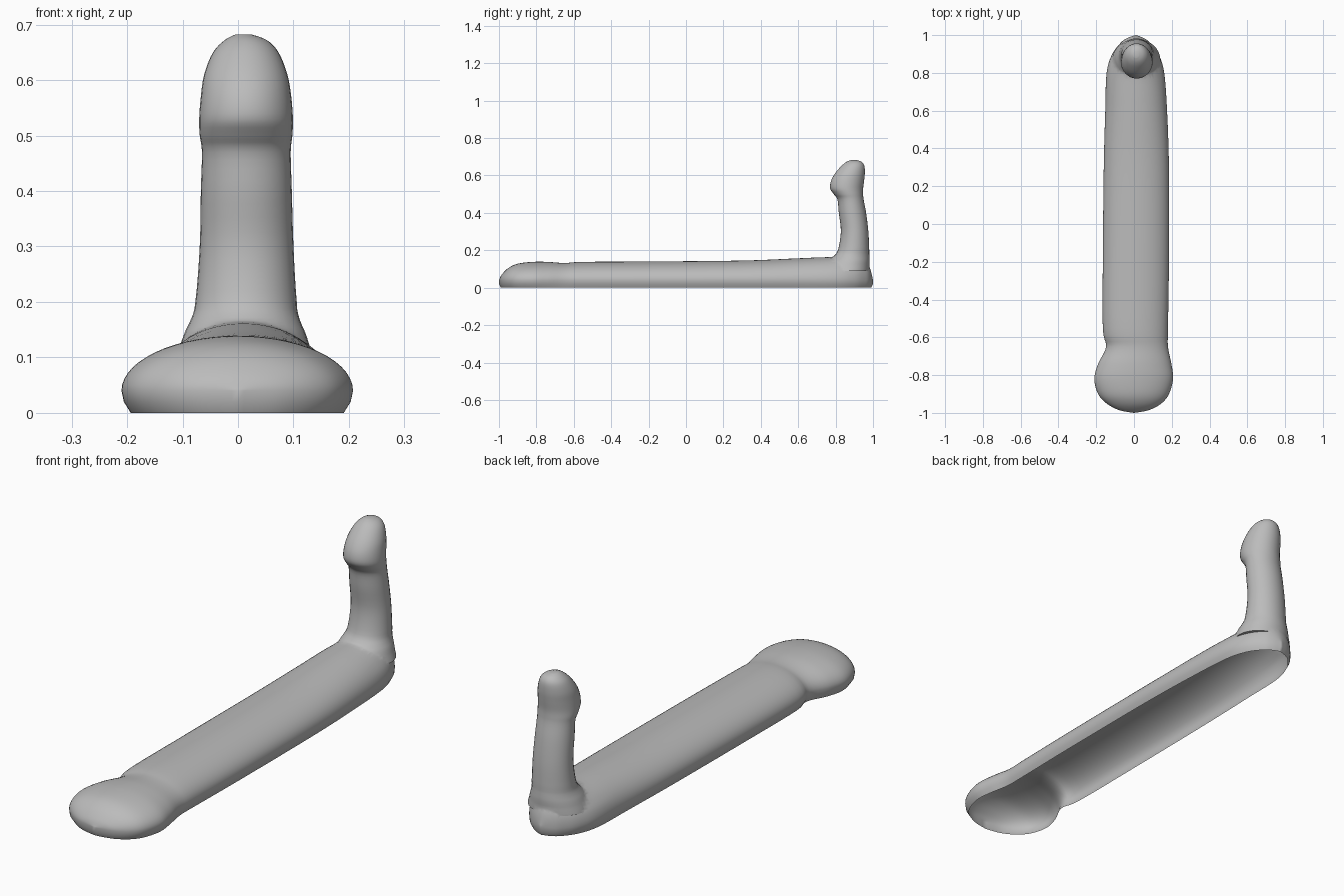
import bpy
import bmesh
from math import cos, sin, pi
from mathutils import Vector

default_cube = bpy.data.objects.get("Cube")
if default_cube:
    bpy.data.objects.remove(default_cube, do_unlink=True)

grey = bpy.data.materials.new("plain grey")
grey.use_nodes = True
grey.diffuse_color = (0.5, 0.5, 0.5, 1)
grey.node_tree.nodes["Principled BSDF"].inputs["Base Color"].default_value = grey.diffuse_color


def smooth_rows(rows, steps):
    """Catmull-Rom interpolation through rows of measurements."""
    vectors = [Vector(row) for row in rows]
    padded = [vectors[0]] + vectors + [vectors[-1]]
    result = []
    for a, b, c, d in zip(padded, padded[1:], padded[2:], padded[3:]):
        for i in range(steps):
            t = i / steps
            result.append(b + (c - a) * (t / 2)
                          + (a * 2 - b * 5 + c * 4 - d) * (t * t / 2)
                          + (b * 3 - a - c * 3 + d) * (t ** 3 / 2))
    return result + [vectors[-1]]


def loft(name, rings, cap_ends):
    """Skin closed rings of points into one solid part."""
    bm = bmesh.new()
    loops = [[bm.verts.new(point) for point in ring] for ring in rings]
    for lower, upper in zip(loops, loops[1:]):
        for i in range(len(lower)):
            j = (i + 1) % len(lower)
            bm.faces.new((lower[i], lower[j], upper[j], upper[i]))
    if cap_ends:
        bm.faces.new(loops[0])
        bm.faces.new(loops[-1])
    bmesh.ops.remove_doubles(bm, verts=bm.verts, dist=0.0004)
    bmesh.ops.recalc_face_normals(bm, faces=bm.faces)
    mesh = bpy.data.meshes.new(name)
    bm.to_mesh(mesh)
    bm.free()
    mesh.materials.append(grey)
    part = bpy.data.objects.new(name, mesh)
    bpy.context.collection.objects.link(part)
    return part


# Long arched base: y, left edge, right edge, crest height
BULGE = 0.04
base_rows = [
    (-1, 0, 0, BULGE), (-0.985, -0.08, 0.08, 0.07), (-0.95, -0.145, 0.145, 0.105),
    (-0.9, -0.19, 0.185, 0.128), (-0.82, -0.21, 0.207, 0.138), (-0.74, -0.19, 0.198, 0.138),
    (-0.65, -0.148, 0.18, 0.132), (-0.55, -0.165, 0.18, 0.138), (-0.2, -0.165, 0.185, 0.14),
    (0.3, -0.16, 0.185, 0.145), (0.6, -0.152, 0.175, 0.157), (0.8, -0.145, 0.16, 0.165),
    (0.9, -0.115, 0.13, 0.16), (0.96, -0.07, 0.085, 0.14), (0.985, -0.035, 0.05, 0.1),
    (1, 0.01, 0.01, BULGE),
]


def arch(y, left, right, crest, segments=28):
    centre, half = (left + right) / 2, (right - left) / 2
    foot = half * 0.92
    points = [(centre + foot, y * 0.99, 0), (centre + half * 0.98, y, BULGE / 2)]
    for i in range(segments + 1):
        t = pi * i / segments
        points.append((centre + half * cos(t), y, BULGE + (crest - BULGE) * sin(t)))
    return points + [(centre - half * 0.98, y, BULGE / 2), (centre - foot, y * 0.99, 0)]


base = loft("arched_base", [arch(*row) for row in smooth_rows(base_rows, 5)], False)

# Upright post with a rounded, forward-leaning end: z, front, back, left, right
post_rows = [
    (0.09, 0.755, 0.98, -0.115, 0.14), (0.14, 0.765, 0.984, -0.1, 0.125),
    (0.165, 0.785, 0.983, -0.088, 0.114), (0.2, 0.812, 0.98, -0.077, 0.106),
    (0.3, 0.828, 0.975, -0.069, 0.1), (0.4, 0.817, 0.963, -0.067, 0.097),
    (0.47, 0.81, 0.95, -0.065, 0.095), (0.5, 0.79, 0.947, -0.069, 0.098),
    (0.53, 0.771, 0.947, -0.07, 0.099), (0.57, 0.775, 0.952, -0.067, 0.096),
    (0.61, 0.796, 0.956, -0.061, 0.089), (0.65, 0.83, 0.954, -0.045, 0.073),
    (0.672, 0.857, 0.94, -0.024, 0.052), (0.682, 0.88, 0.915, -0.005, 0.025),
]


def oval(z, front, back, left, right, segments=32):
    return [((left + right) / 2 + (right - left) / 2 * cos(2 * pi * i / segments),
             (front + back) / 2 + (back - front) / 2 * sin(2 * pi * i / segments), z)
            for i in range(segments)]


post = loft("upright_post", [oval(*row) for row in smooth_rows(post_rows, 4)], True)

# Fuse the post into the base, then drop the helper
union = base.modifiers.new("fuse post", "BOOLEAN")
union.operation = "UNION"
union.solver = "EXACT"
union.object = post
bpy.context.view_layer.update()
fused = bpy.data.meshes.new_from_object(base.evaluated_get(bpy.context.evaluated_depsgraph_get()))
base.modifiers.clear()
base.data = fused
bpy.data.objects.remove(post, do_unlink=True)
base.name = "hollow_base_with_post"

# Open the underside and soften the join
bm = bmesh.new()
bm.from_mesh(fused)
underside = [f for f in bm.faces if all(v.co.z < 0.001 for v in f.verts)]
bmesh.ops.delete(bm, geom=underside, context="FACES")
join = [v for v in bm.verts if v.co.y > 0.7 and 0.1 < v.co.z < 0.2]
for _ in range(4):
    bmesh.ops.smooth_vert(bm, verts=join, factor=0.4,
                          use_axis_x=True, use_axis_y=True, use_axis_z=True)
bm.to_mesh(fused)
bm.free()

bpy.ops.object.select_all(action="DESELECT")
base.select_set(True)
bpy.context.view_layer.objects.active = base
bpy.ops.object.shade_smooth_by_angle(angle=pi / 3)
